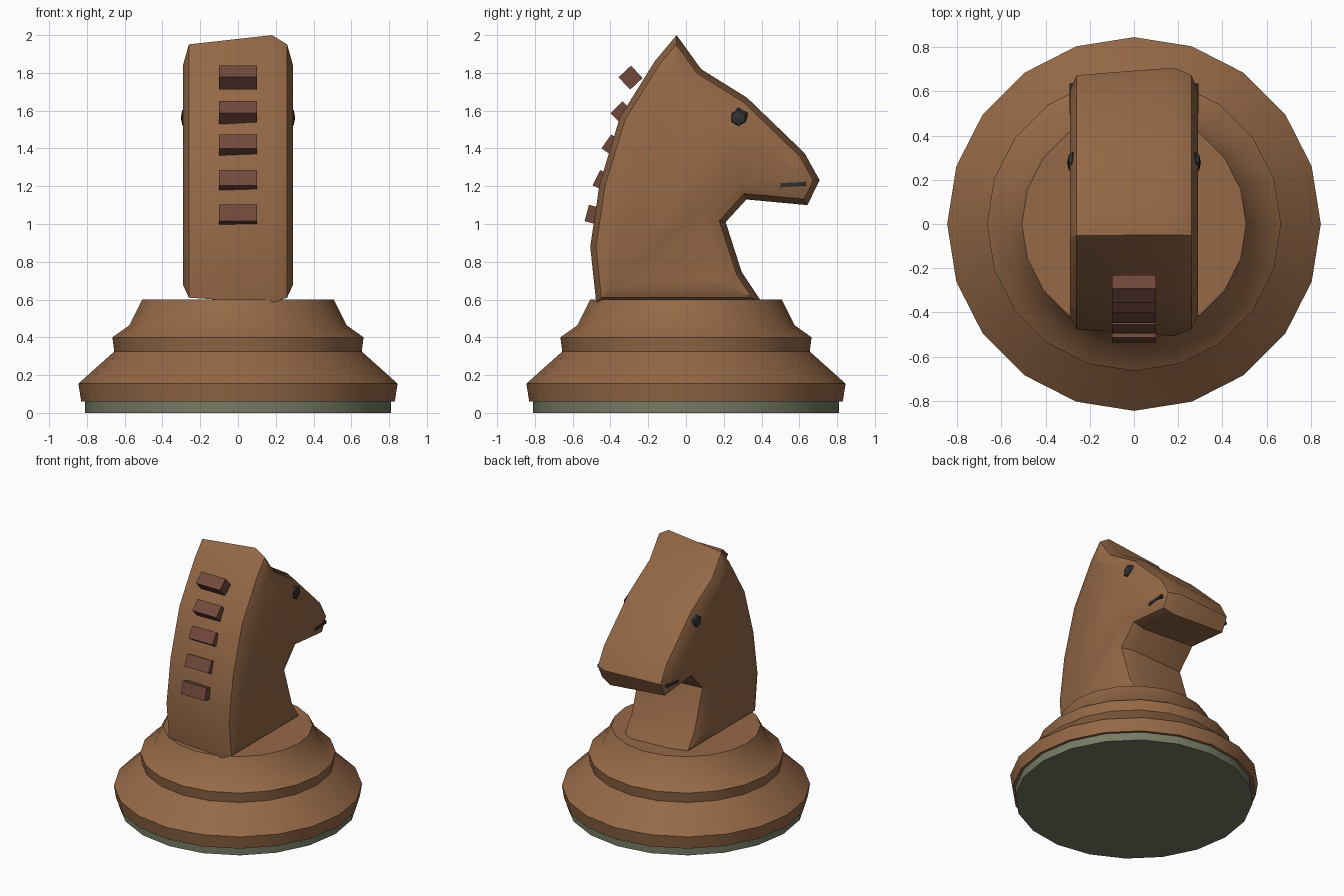
import bpy, bmesh, math
from mathutils import Vector, Matrix

if "Cube" in bpy.data.objects:
    bpy.data.objects.remove(bpy.data.objects["Cube"])


def material(name, rgb):
    m = bpy.data.materials.new(name)
    m.diffuse_color = (*rgb, 1)
    m.use_nodes = True
    m.node_tree.nodes["Principled BSDF"].inputs["Base Color"].default_value = m.diffuse_color
    return m


wood = material("wood", (0.30, 0.14, 0.062))
felt = material("felt", (0.18, 0.20, 0.13))
mane = material("mane", (0.17, 0.066, 0.045))
dark = material("dark", (0.03, 0.03, 0.03))


def finish(bm, name, mat, smooth=False):
    bmesh.ops.recalc_face_normals(bm, faces=bm.faces)
    me = bpy.data.meshes.new(name)
    bm.to_mesh(me)
    bm.free()
    me.materials.append(mat)
    ob = bpy.data.objects.new(name, me)
    bpy.context.collection.objects.link(ob)
    if smooth:
        bpy.ops.object.select_all(action='DESELECT')
        ob.select_set(True)
        bpy.context.view_layer.objects.active = ob
        bpy.ops.object.shade_smooth_by_angle(angle=math.radians(30))
    return ob


def skin(name, rings, mat):
    """Join closed rings of points in order and cap both ends."""
    bm = bmesh.new()
    vs = [[bm.verts.new(p) for p in ring] for ring in rings]
    n = len(vs[0])
    for a, b in zip(vs, vs[1:]):
        for i in range(n):
            j = (i + 1) % n
            bm.faces.new((a[i], a[j], b[j], b[i]))
    bm.faces.new(vs[0])
    bm.faces.new(vs[-1])
    return finish(bm, name, mat, True)


def lathe(name, profile, mat, n=20):
    ang = [2 * math.pi * i / n for i in range(n)]
    return skin(name, [[(r * math.cos(a), r * math.sin(a), z) for a in ang]
                       for r, z in profile], mat)


def box(name, size, matrix, mat):
    bm = bmesh.new()
    bmesh.ops.create_cube(bm, size=1, matrix=matrix @ Matrix.Diagonal((*size, 1)))
    return finish(bm, name, mat)


# Turned base on a felt pad
lathe("felt_pad", [(0.81, 0), (0.81, 0.06)], felt)
lathe("turned_base", [(0.83, 0.06), (0.845, 0.155), (0.655, 0.325), (0.665, 0.40),
                      (0.575, 0.464), (0.507, 0.60)], wood)

# Horse head: side profile (y, z), clockwise from the poll
head = [Vector(p) for p in (
    (-0.05, 2.0), (0.08, 1.82), (0.325, 1.667), (0.628, 1.375), (0.707, 1.232),
    (0.643, 1.10), (0.32, 1.13), (0.21, 1.01), (0.295, 0.745), (0.405, 0.58),
    (-0.475, 0.58), (-0.507, 0.88), (-0.458, 1.21), (-0.35, 1.565), (-0.165, 1.862))]


def inset(pts, d):
    """Mitred inward offset of a clockwise outline."""
    out = []
    for i, p in enumerate(pts):
        a = (p - pts[i - 1]).normalized()
        b = (pts[(i + 1) % len(pts)] - p).normalized()
        na, nb = Vector((a.y, -a.x)), Vector((b.y, -b.x))
        out.append(p + (na + nb) * d / (1 + na.dot(nb)))
    return out


# Rounded slab, slightly fuller towards +x
skin("horse_head", [[(x, p.x, p.y) for p in inset(head, d)] for x, d in
                    ((-0.29, 0.095), (-0.26, 0.03), (0.18, 0), (0.26, 0.03), (0.29, 0.095))], wood)

# Mane blocks: lower outer corner (y, z) and tilt
for i, (y, z, tilt) in enumerate(((-0.357, 1.777, 43), (-0.40, 1.587, 45), (-0.447, 1.40, 56),
                                  (-0.495, 1.205, 63), (-0.537, 1.015, 75))):
    t = math.radians(tilt)
    up = Vector((0, math.cos(t), math.sin(t)))
    inward = Vector((0, math.sin(t), -math.cos(t)))
    c = Vector((0, y, z)) + up * 0.045 + inward * 0.045
    box(f"mane_block_{i + 1}", (0.2, 0.09, 0.09),
        Matrix.Translation(c) @ Matrix.Rotation(t - math.pi / 2, 4, 'X'), mane)

# Eyes and mouth lines on both sides
for side, s in (("right", 1), ("left", -1)):
    bm = bmesh.new()
    bmesh.ops.create_uvsphere(
        bm, u_segments=6, v_segments=4, radius=0.055,
        matrix=Matrix.Translation((s * 0.278, 0.278, 1.563)) @ Matrix.Diagonal((0.45, 1, 1, 1))
        @ Matrix.Rotation(math.pi / 2, 4, 'Y') @ Matrix.Rotation(math.pi / 2, 4, 'Z'))
    finish(bm, f"{side}_eye", dark)
    box(f"{side}_mouth", (0.04, 0.135, 0.022),
        Matrix.Translation((s * 0.272, 0.567, 1.209)) @ Matrix.Rotation(0.06, 4, 'X'), dark)
